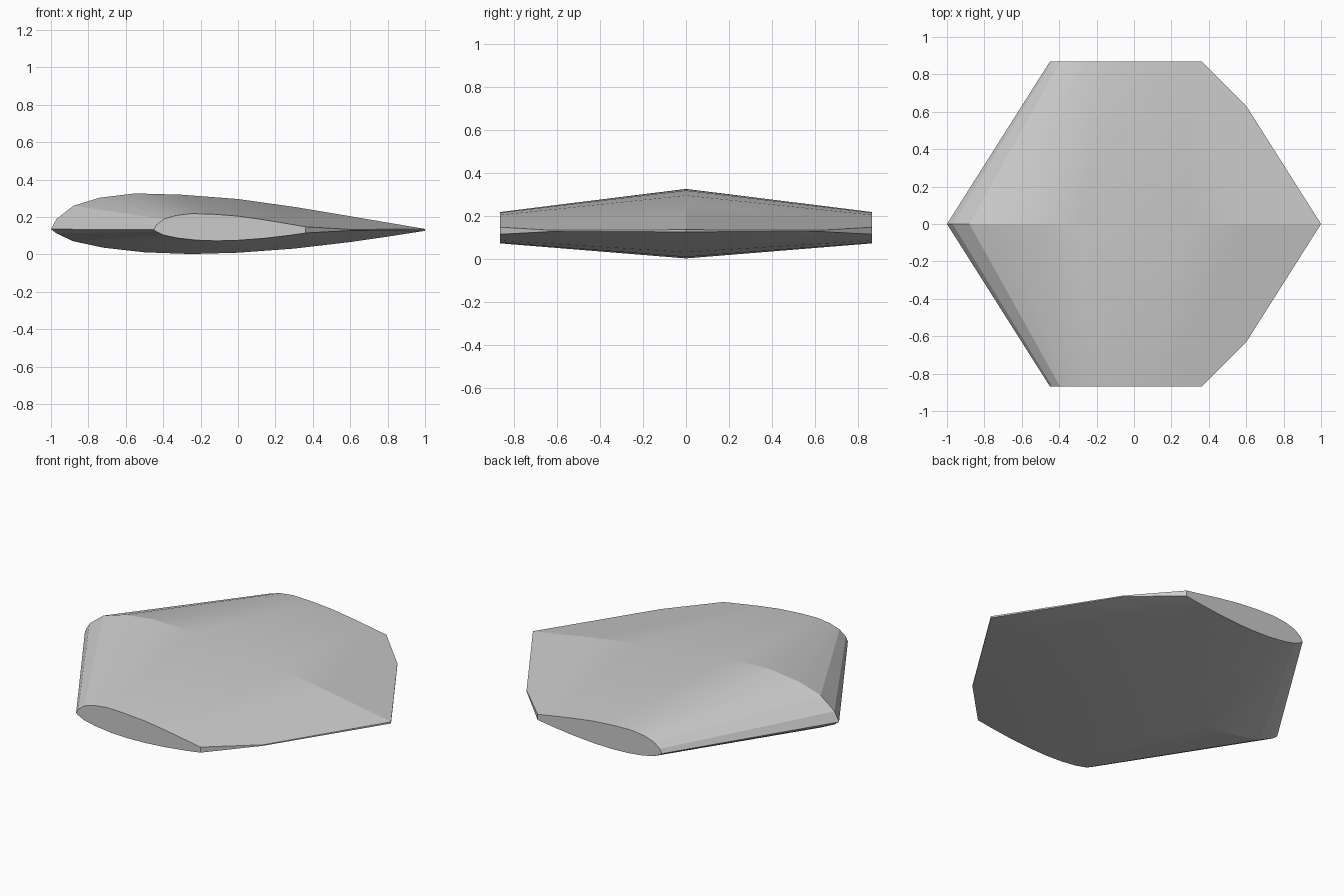
import bpy, bmesh, math
from mathutils import Vector

cube = bpy.data.objects.get("Cube")
if cube:
    bpy.data.objects.remove(cube)

HALF_SPAN = 0.868
TIP_SCALE = 0.45
CHORD_Z = 0.13

# Root aerofoil section (x, z): over the top from the nose, then back underneath
upper = [(-1, .135), (-.97, .19), (-.88, .26), (-.74, .303), (-.55, .326), (-.3, .319),
         (0, .296), (.3, .254), (.6, .204), (.8, .17), (1, .136)]
lower = [(1, .126), (.8, .095), (.6, .066), (.3, .031), (0, .009), (-.25, .002),
         (-.5, .011), (-.72, .036), (-.88, .07), (-.97, .112)]
section = upper + lower

# Loft the section from tip to root to tip
bm = bmesh.new()
rings = []
for y, s in ((-HALF_SPAN, TIP_SCALE), (0, 1), (HALF_SPAN, TIP_SCALE)):
    rings.append([bm.verts.new((x * s, y, CHORD_Z + (z - CHORD_Z) * s)) for x, z in section])
n = len(section)
for a, b in zip(rings, rings[1:]):
    for i in range(n):
        j = (i + 1) % n
        bm.faces.new((a[i], a[j], b[j], b[i]))
bm.faces.new(rings[0])
bm.faces.new(rings[-1])

# Clip the rear tip corners at an angle and close the cuts
for side in (-1, 1):
    cut = bmesh.ops.bisect_plane(
        bm, geom=bm.verts[:] + bm.edges[:] + bm.faces[:],
        plane_co=Vector((0.6, side * 0.63, 0)),
        plane_no=Vector((1, side, 0)).normalized(), clear_outer=True)
    rim = [e for e in cut["geom_cut"] if isinstance(e, bmesh.types.BMEdge)]
    bmesh.ops.holes_fill(bm, edges=rim)
bmesh.ops.recalc_face_normals(bm, faces=bm.faces[:])

mesh = bpy.data.meshes.new("wing")
bm.to_mesh(mesh)
bm.free()
wing = bpy.data.objects.new("wing", mesh)
bpy.context.collection.objects.link(wing)

# Plain grey finish
grey = bpy.data.materials.new("light grey")
grey.use_nodes = True
colour = (0.6, 0.6, 0.6, 1)
grey.diffuse_color = colour
grey.node_tree.nodes["Principled BSDF"].inputs["Base Color"].default_value = colour
mesh.materials.append(grey)

# Smooth the skin, keep the centre ridge, nose and tips crisp
bpy.ops.object.select_all(action="DESELECT")
wing.select_set(True)
bpy.context.view_layer.objects.active = wing
bpy.ops.object.shade_smooth_by_angle(angle=math.radians(12))
